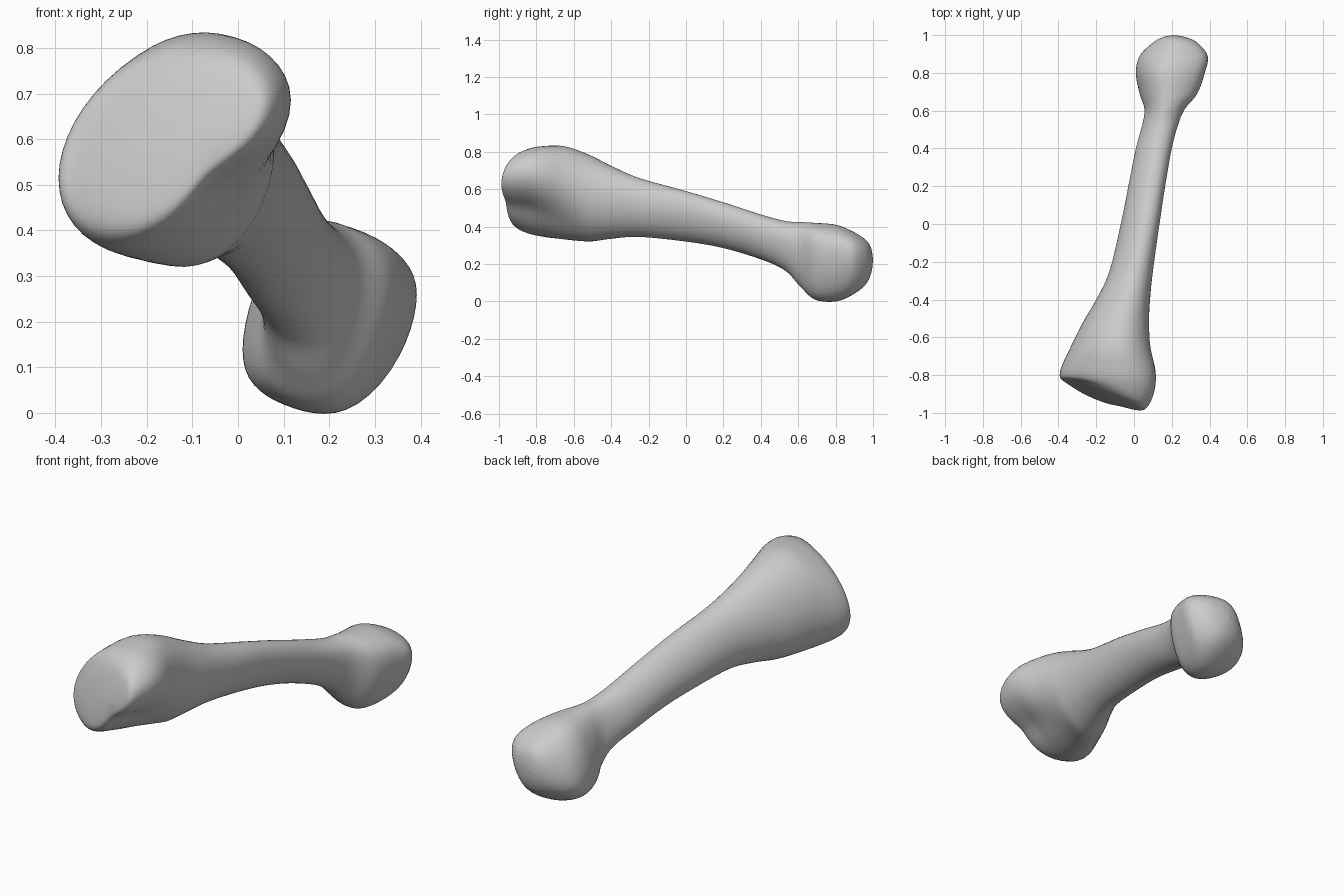
import bpy
import bmesh
import math

cube = bpy.data.objects.get("Cube")
if cube:
    bpy.data.objects.remove(cube)

# Material
bone_grey = bpy.data.materials.new("bone_grey")
bone_grey.use_nodes = True
colour = (0.6, 0.6, 0.6, 1)
bone_grey.diffuse_color = colour
bone_grey.node_tree.nodes["Principled BSDF"].inputs["Base Color"].default_value = colour

# Cross-sections: y, left x, right x, low z, high z, tilt, end slant
near_end = [
    (-.94, -.13, -.13, .60, .60, .35, .65),
    (-.935, -.25, 0, .49, .71, .35, .65),
    (-.91, -.35, .07, .40, .78, .35, .62),
    (-.85, -.39, .115, .36, .815, .33, .25),
    (-.77, -.385, .12, .34, .83, .28, .08),
    (-.65, -.335, .09, .325, .83, .2, 0),
    (-.52, -.27, .08, .32, .785, .15, 0),
    (-.40, -.20, .085, .335, .725, .15, 0),
]
shaft = [
    (-.25, -.13, .10, .345, .66, .2, 0),
    (0, -.07, .135, .32, .59, .3, 0),
    (.20, -.03, .165, .285, .53, .3, 0),
    (.40, .01, .20, .225, .465, .3, 0),
]
far_end = [
    (.53, .045, .235, .165, .43, .3, 0),
    (.61, .055, .27, .08, .425, .3, 0),
    (.69, .03, .335, .01, .42, .33, 0),
    (.80, .01, .375, 0, .41, .33, 0),
    (.89, .03, .39, .035, .375, .3, 0),
    (.96, .10, .335, .09, .33, .25, 0),
    (.99, .155, .27, .15, .285, .1, 0),
    (1, .21, .21, .22, .22, .1, 0),
]
SIDES = 48
STEPS = 5


def blend(a, b, c, d, t):
    """Smooth curve from b to c, guided by its neighbours."""
    return b + t * ((c - a) + t * ((2 * a - 5 * b + 4 * c - d)
                    + t * (3 * b - a - 3 * c + d))) / 2


def ramp(value):
    return min(max(value, 0), 1)


def ring(row):
    """Tilted oval that fills the section's bounds."""
    y, left, right, low, high, tilt, slant = row
    # Toward the far end only the sides tilt, not the top and bottom
    sides_only = ramp((y - .3) / .4)
    # The near end is flattened at its lower right
    flatten = .36 * ramp((-.52 - y) / .3)
    points = []
    for i in range(SIDES):
        angle = math.tau * i / SIDES
        lean = tilt * (1 - sides_only * math.sin(angle) ** 2)
        size = 1 - flatten * max(math.cos(angle + .95), 0) ** 4
        dx = size * (right - left) / 2 * math.cos(angle)
        dz = size * (high - low) / 2 * math.sin(angle + lean)
        points.append(((left + right) / 2 + dx,
                       y + slant * (.33 * dz - .65 * dx),
                       (low + high) / 2 + dz))
    return points


# Loft the sections into one closed skin
rows = near_end + shaft + far_end
padded = [rows[0]] + rows + [rows[-1]]
dense = []
for k in range(len(rows) - 1):
    for s in range(STEPS):
        dense.append([blend(*v, s / STEPS) for v in zip(*padded[k:k + 4])])
dense.append(rows[-1])

bm = bmesh.new()
rings = [[bm.verts.new(p) for p in ring(r)] for r in dense]
for a, b in zip(rings, rings[1:]):
    for i in range(SIDES):
        j = (i + 1) % SIDES
        bm.faces.new((a[i], a[j], b[j], b[i]))
bmesh.ops.remove_doubles(bm, verts=bm.verts, dist=.0005)
bmesh.ops.recalc_face_normals(bm, faces=bm.faces)

mesh = bpy.data.meshes.new("bone")
bm.to_mesh(mesh)
bm.free()
mesh.materials.append(bone_grey)
mesh.shade_smooth()
bone = bpy.data.objects.new("bone", mesh)
bpy.context.collection.objects.link(bone)
